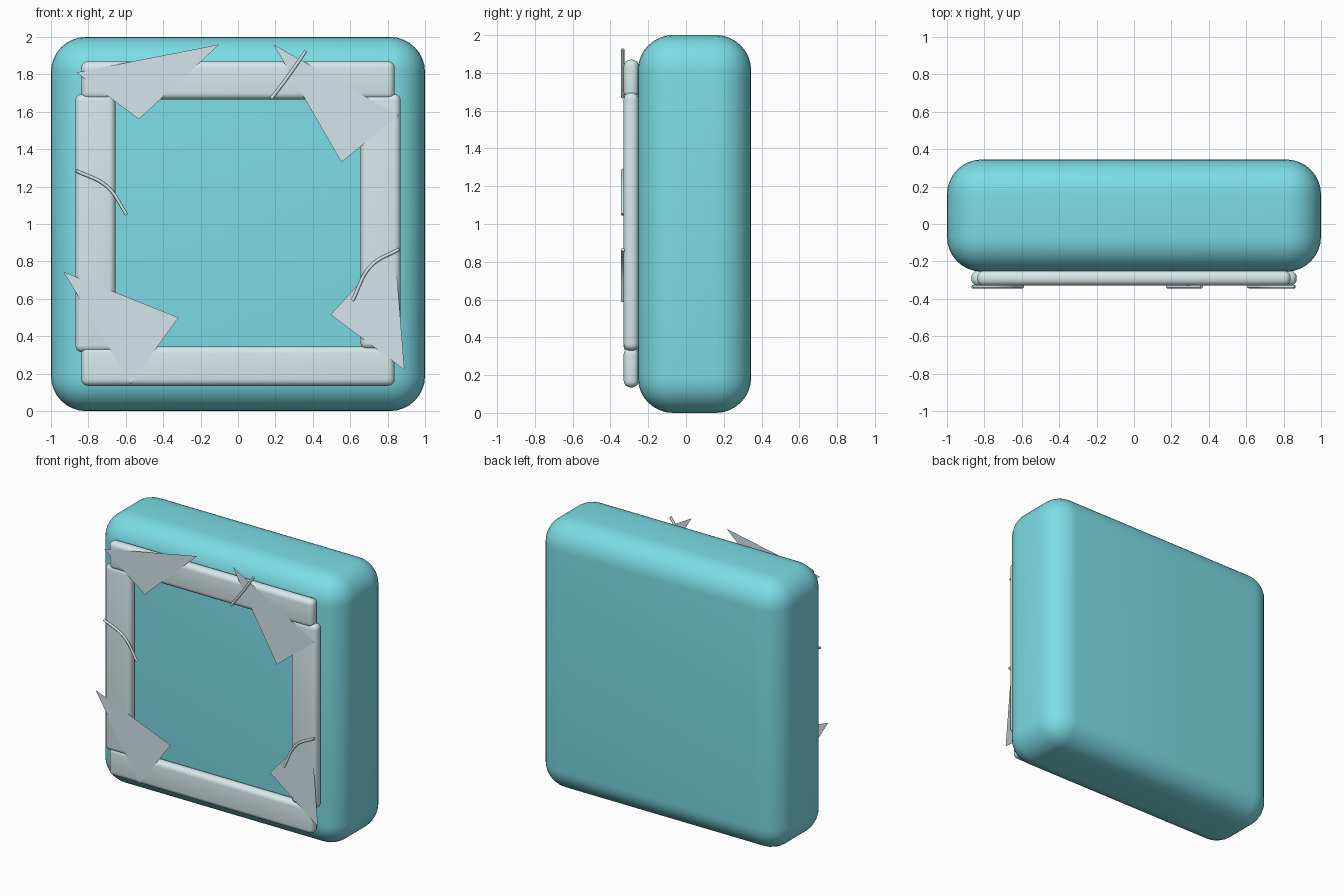
import bpy, bmesh

if "Cube" in bpy.data.objects:
    bpy.data.objects.remove(bpy.data.objects["Cube"])


def material(name, color):
    m = bpy.data.materials.new(name)
    m.diffuse_color = (*color, 1)
    m.use_nodes = True
    m.node_tree.nodes["Principled BSDF"].inputs["Base Color"].default_value = m.diffuse_color
    return m


ICE = material("teal_ice", (0.20, 0.72, 0.79))
FROST = material("pale_frost", (0.68, 0.82, 0.83))
SHARD = material("pale_shard", (0.66, 0.79, 0.84))


def rounded_box(name, x, y, z, radius, segments, mat):
    """Box spanning the given ranges with rounded edges."""
    bpy.ops.mesh.primitive_cube_add(
        size=1, location=[(a + b) / 2 for a, b in (x, y, z)])
    ob = bpy.context.object
    ob.name = name
    ob.scale = [b - a for a, b in (x, y, z)]
    bpy.ops.object.transform_apply(location=False, rotation=False, scale=True)
    bev = ob.modifiers.new("round", 'BEVEL')
    bev.width = radius
    bev.segments = segments
    bpy.ops.object.modifier_apply(modifier=bev.name)
    bpy.ops.object.shade_smooth_by_angle()
    ob.data.materials.append(mat)
    return ob


def shard(name, points, y=-0.335):
    """Flat frost sliver facing the front."""
    bm = bmesh.new()
    face = bm.faces.new([bm.verts.new((x, y, z)) for x, z in points])
    face.normal_update()
    if face.normal.y > 0:
        face.normal_flip()
    me = bpy.data.meshes.new(name)
    bm.to_mesh(me)
    bm.free()
    me.materials.append(SHARD)
    bpy.context.collection.objects.link(bpy.data.objects.new(name, me))


def crack(name, points, y=-0.335):
    """Thin curved tube lying on the frame."""
    cu = bpy.data.curves.new(name, 'CURVE')
    cu.dimensions = '3D'
    cu.bevel_depth = 0.009
    cu.bevel_resolution = 2
    cu.use_fill_caps = True
    sp = cu.splines.new('BEZIER')
    sp.bezier_points.add(len(points) - 1)
    for bp, (x, z) in zip(sp.bezier_points, points):
        bp.co = (x, y, z)
        bp.handle_left_type = bp.handle_right_type = 'AUTO'
    cu.materials.append(FROST)
    bpy.context.collection.objects.link(bpy.data.objects.new(name, cu))


# Main block
rounded_box("ice_block", (-1, 1), (-0.255, 0.345), (0, 2), 0.187, 8, ICE)

# Raised frame bars on the front
bar_y = (-0.33, -0.25)
rounded_box("frame_top", (-0.838, 0.838), bar_y, (1.665, 1.87), 0.036, 5, FROST)
rounded_box("frame_bottom", (-0.838, 0.838), bar_y, (0.135, 0.345), 0.036, 5, FROST)
rounded_box("frame_left", (-0.87, -0.655), bar_y, (0.315, 1.695), 0.036, 5, FROST)
rounded_box("frame_right", (0.655, 0.87), bar_y, (0.33, 1.695), 0.036, 5, FROST)

# Frost shards at the corners
shard("shard_top_left", [(-0.865, 1.81), (-0.10, 1.96), (-0.53, 1.56)])
shard("shard_top_right", [(0.19, 1.96), (0.553, 1.33), (0.86, 1.58)])
shard("shard_bottom_left", [(-0.933, 0.745), (-0.318, 0.50), (-0.575, 0.145)])
shard("shard_bottom_right", [(0.495, 0.515), (0.69, 0.73), (0.85, 0.72), (0.89, 0.22)])

# Thin cracks
crack("crack_top", [(0.178, 1.67), (0.265, 1.785), (0.362, 1.925)])
crack("crack_left", [(-0.865, 1.285), (-0.70, 1.20), (-0.595, 1.05)])
crack("crack_right", [(0.86, 0.865), (0.71, 0.775), (0.612, 0.59)])
